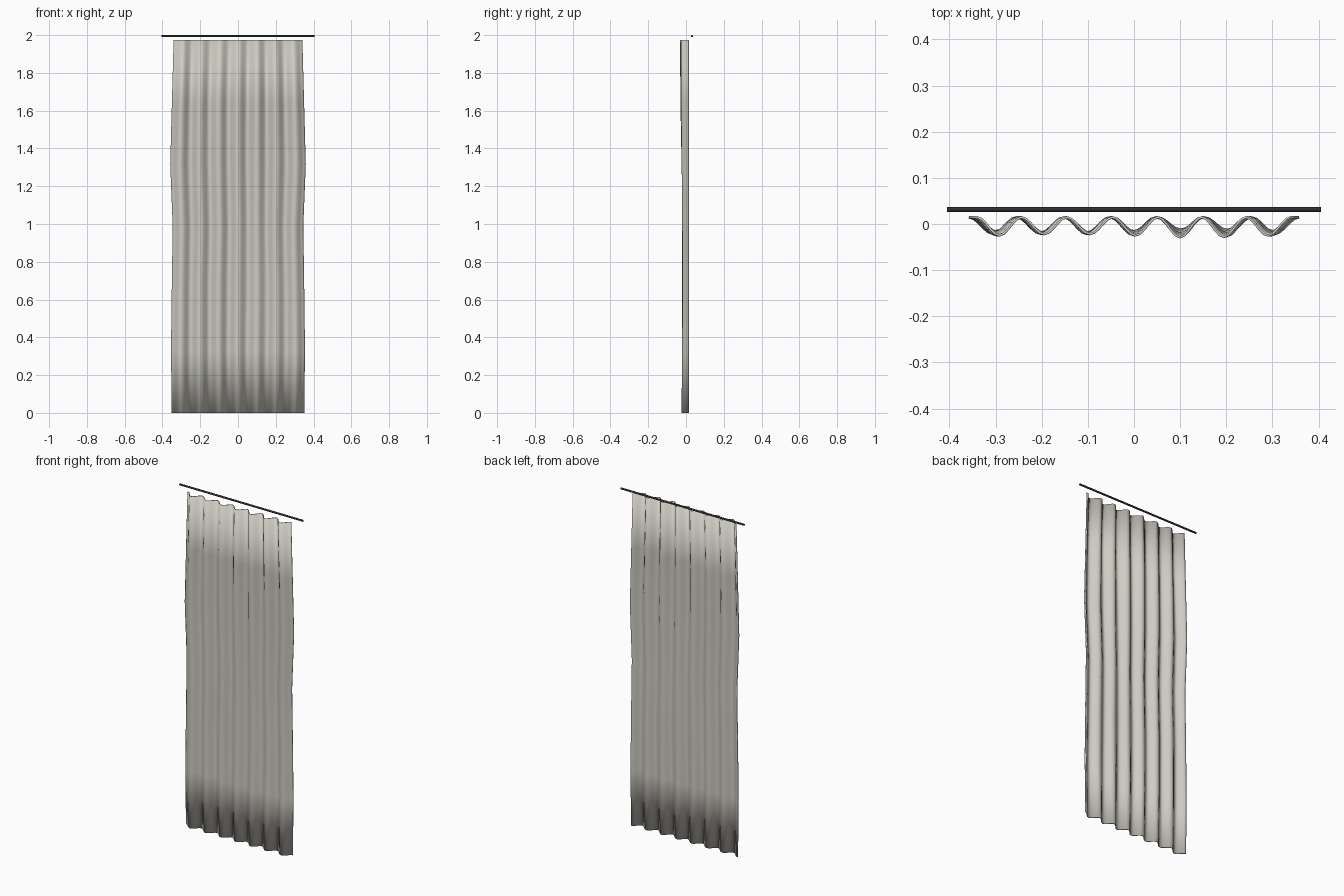
import bpy, bmesh, math

if "Cube" in bpy.data.objects:
    bpy.data.objects.remove(bpy.data.objects["Cube"])


def material(name, rgb):
    m = bpy.data.materials.new(name)
    m.diffuse_color = (*rgb, 1)
    m.use_nodes = True
    m.node_tree.nodes["Principled BSDF"].inputs["Base Color"].default_value = m.diffuse_color
    return m


def lerp_list(values, t):
    # Linear lookup in an evenly spaced list, t in 0..1
    f = min(max(t, 0), 1) * (len(values) - 1)
    i = min(int(f), len(values) - 2)
    return values[i] + (values[i + 1] - values[i]) * (f - i)


# Curtain: pleated sheet with few rows, so the cloth shades softly at both ends
FOLDS, PER_FOLD, HEIGHT = 7, 10, 1.975
half_width = [0.350, 0.354, 0.350, 0.345, 0.358, 0.349, 0.340]   # bottom to top
sway = [0.2, -0.3, -0.9, -0.5, 0.1, 0.8, 1.0]                    # fold depth change
spread = [0.005, 0.002, 0.002, 0.005, 0.009, 0.008, 0.005]       # left to right
THICK = 0.005
cols = FOLDS * PER_FOLD
rows = len(half_width) - 1

bm = bmesh.new()
grid = []
for r in range(rows + 1):
    line = []
    for c in range(cols + 1):
        u = c / cols
        fold = (u * FOLDS - 0.5) / (FOLDS - 1)
        x = (2 * u - 1) * half_width[r]
        x += 0.003 * math.sin(r * 1.9 + u * 5) * math.sin(math.pi * u)
        crest = 0.0145
        trough = -0.020 - lerp_list(spread, fold) * sway[r]
        w = 0.5 + 0.5 * math.cos(2 * math.pi * FOLDS * u)
        line.append(bm.verts.new((x, trough + (crest - trough) * w, HEIGHT * r / rows)))
    grid.append(line)
for r in range(rows):
    for c in range(cols):
        f = bm.faces.new((grid[r][c], grid[r][c + 1], grid[r + 1][c + 1], grid[r + 1][c]))
        f.smooth = True
mesh = bpy.data.meshes.new("curtain")
bm.to_mesh(mesh)
bm.free()
curtain = bpy.data.objects.new("curtain", mesh)
bpy.context.collection.objects.link(curtain)
mesh.materials.append(material("linen", (0.62, 0.60, 0.54)))
solid = curtain.modifiers.new("thickness", "SOLIDIFY")
solid.thickness = THICK
solid.offset = 0

# Curtain rod
bpy.ops.mesh.primitive_cylinder_add(vertices=16, radius=0.0055, depth=0.81,
                                    location=(0, 0.0315, 1.9945),
                                    rotation=(0, math.pi / 2, 0))
rod = bpy.context.object
rod.name = "curtain_rod"
rod.data.materials.append(material("dark_metal", (0.03, 0.03, 0.035)))
bpy.ops.object.shade_smooth_by_angle()
